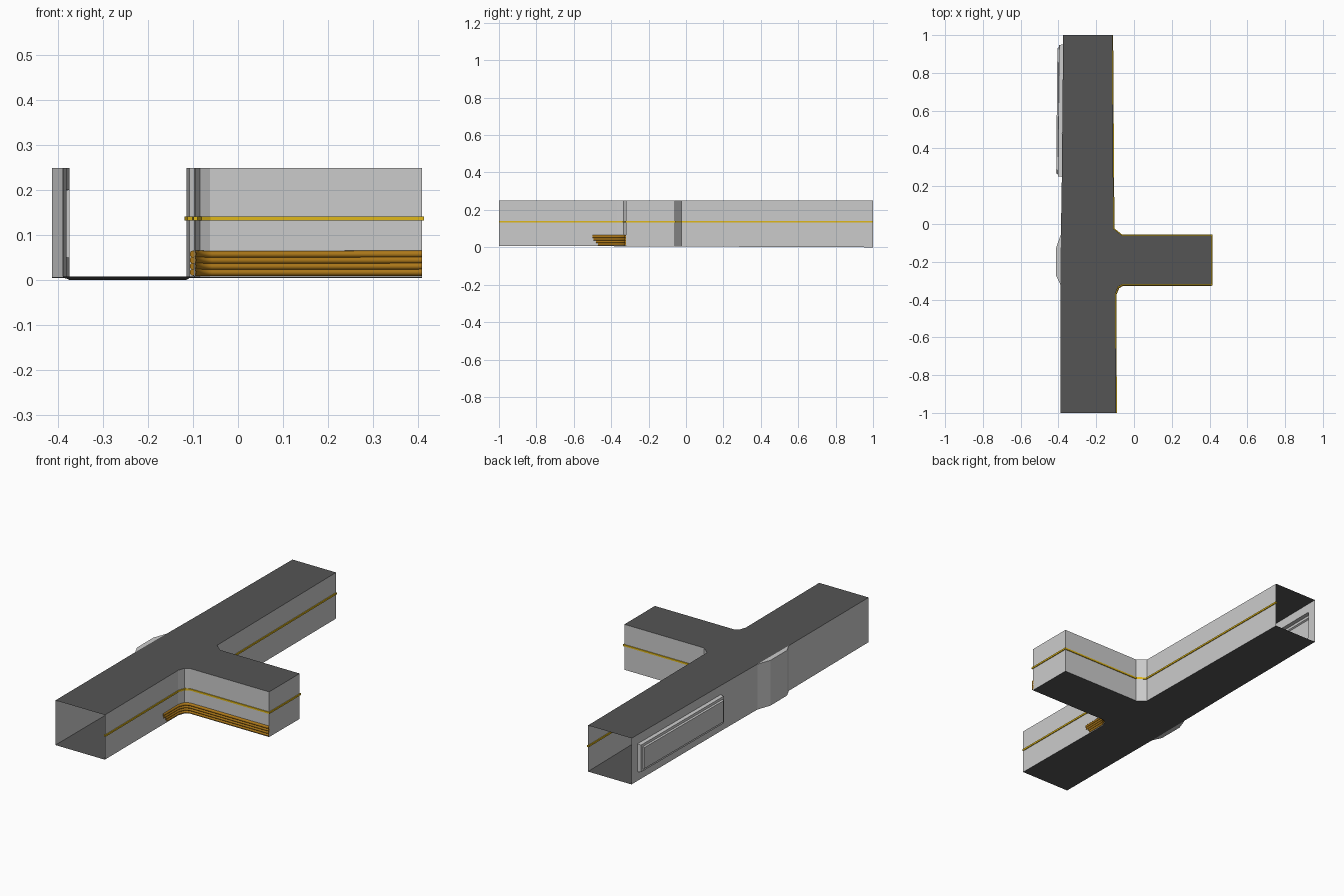
import bpy, bmesh, math
from mathutils import Vector

if "Cube" in bpy.data.objects:
    bpy.data.objects.remove(bpy.data.objects["Cube"])

TOP = 0.249
def floor_z(y):
    return 0.004 * (1 - y)

def material(name, col):
    m = bpy.data.materials.new(name)
    m.diffuse_color = (*col, 1)
    m.use_nodes = True
    m.node_tree.nodes["Principled BSDF"].inputs["Base Color"].default_value = m.diffuse_color
    return m

DARK = material("dark_panel", (0.09, 0.09, 0.09))
YELLOW = material("rail_yellow", (0.75, 0.48, 0.01))
BROWN = material("pipe_brown", (0.42, 0.19, 0.01))

def make(name, verts, faces, mat=None):
    me = bpy.data.meshes.new(name)
    me.from_pydata(verts, [], faces)
    ob = bpy.data.objects.new(name, me)
    bpy.context.collection.objects.link(ob)
    if mat:
        me.materials.append(mat)
    return ob

def wall(name, pts):
    """Single-sheet wall standing along a plan path."""
    n = len(pts)
    v = [(x, y, floor_z(y)) for x, y in pts] + [(x, y, TOP) for x, y in pts]
    return make(name, v, [(i, i + 1, n + i + 1, n + i) for i in range(n - 1)])

def slab(name, pts, z, mat=None):
    return make(name, [(x, y, z(y)) for x, y in pts], [tuple(range(len(pts)))], mat)

def tube(name, pts, r, sides, mat, smooth=False):
    """Round bar swept along a path with mitred corners."""
    P = [Vector(p) for p in pts]
    v, f = [], []
    for i, p in enumerate(P):
        a = (p - P[i - 1]).normalized() if i else (P[1] - p).normalized()
        b = (P[i + 1] - p).normalized() if i < len(P) - 1 else a
        t = (a + b).normalized()
        side = Vector((t.y, -t.x, 0)).normalized() / max(0.5, t.dot(a))
        for k in range(sides):
            ang = 2 * math.pi * (k + 0.5) / sides
            v.append(p + side * r * math.cos(ang) + Vector((0, 0, r * math.sin(ang))))
    for i in range(len(P) - 1):
        for k in range(sides):
            k2 = (k + 1) % sides
            f.append((i * sides + k, i * sides + k2, (i + 1) * sides + k2, (i + 1) * sides + k))
    caps = [tuple(range(sides))[::-1], tuple((len(P) - 1) * sides + k for k in range(sides))]
    ob = make(name, v, f + caps, mat)
    if smooth:
        for p in ob.data.polygons[:len(f)]:
            p.use_smooth = True
    return ob

# plan outlines
right = [(-0.115, 1), (-0.108, -0.025), (-0.065, -0.06), (0.41, -0.06), (0.41, -0.32),
         (-0.062, -0.32), (-0.085, -0.333), (-0.098, -0.37), (-0.095, -1)]
left_front = [(-0.39, -1), (-0.39, -0.32)]
alcove = [(-0.39, -0.32), (-0.414, -0.27), (-0.414, -0.13), (-0.387, -0.055)]
left_back = [(-0.387, -0.055), (-0.382, 0.25)]

# floor and ceiling follow the T plan
plan = right + [(-0.39, -1), (-0.39, -0.32), (-0.387, -0.055), (-0.382, 0.25), (-0.375, 1)]
slab("floor", plan, floor_z, DARK)
slab("ceiling", plan, lambda y: TOP, DARK)
slab("alcove_floor", alcove, floor_z)
slab("alcove_ceiling", alcove, lambda y: TOP)

# walls
wall("branch_and_right_wall", right)
wall("left_wall_front", left_front)
wall("alcove_wall", alcove)
wall("left_wall_middle", left_back)
wall("left_wall_end", [(-0.3755, 0.95), (-0.375, 1)])

# wall strips above and below the window
def wx(y):
    return -0.382 + (y - 0.25) / 0.7 * 0.0065
for nm, lo, hi in (("wall_below_window", None, 0.05), ("wall_above_window", 0.2, TOP)):
    v = [(wx(y), y, (floor_z(y) if lo is None else lo) if low else hi)
         for y, low in ((0.25, 1), (0.95, 1), (0.95, 0), (0.25, 0))]
    make(nm, v, [(0, 1, 2, 3)])

# stepped window recess projecting outwards
rings = [(0, 0), (0.02, 0.002), (0.022, 0.014), (0.03, 0.018)]
v, f = [], []
for out, ins in rings:
    for y, z in ((0.25 + ins, 0.05 + ins), (0.95 - ins, 0.05 + ins),
                 (0.95 - ins, 0.2 - ins), (0.25 + ins, 0.2 - ins)):
        v.append((wx(y) - out, y, z))
for i in range(len(rings) - 1):
    for k in range(4):
        k2 = (k + 1) % 4
        f.append((i * 4 + k, i * 4 + k2, i * 4 + 4 + k2, i * 4 + 4 + k))
f.append(tuple(range(len(v) - 4, len(v))))
make("window_recess", v, f)

# handrail along the whole right-hand wall
tube("handrail", [(x, y, 0.137) for x, y in right], 0.0065, 4, YELLOW)

# stacked pipes round the front corner, ends staggered
for i, end in enumerate((-0.47, -0.48, -0.495, -0.5)):
    z = 0.016 + 0.0135 * i + 0.001
    path = [(0.41, -0.321, z), (-0.06, -0.321, z - 0.001), (-0.084, -0.334, z),
            (-0.099, -0.37, z), (-0.1, end, z)]
    tube(f"pipe_{i + 1}", path, 0.0078, 10, BROWN, True)
